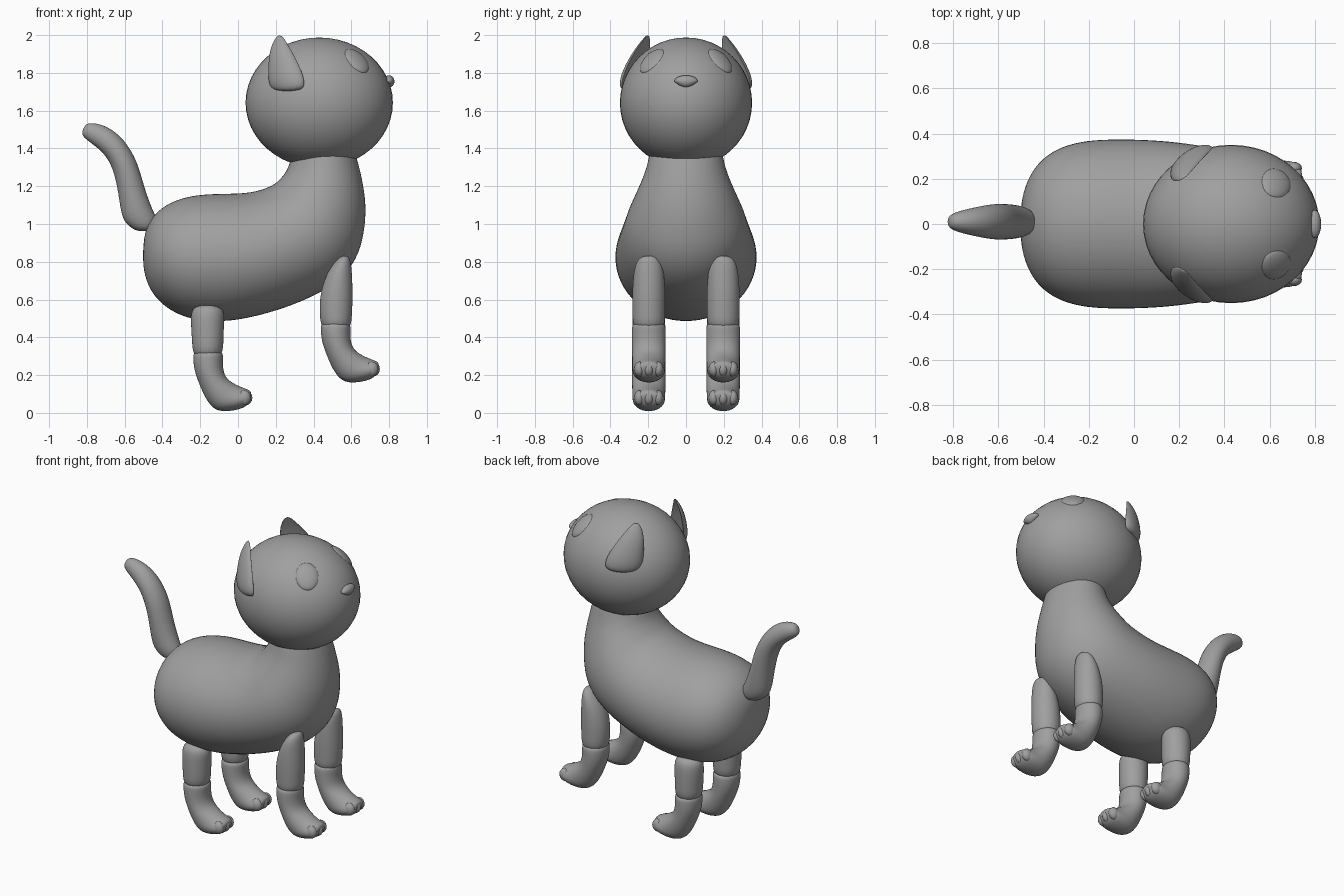
import bpy, bmesh, math
from mathutils import Vector, Matrix

cube = bpy.data.objects.get("Cube")
if cube:
    bpy.data.objects.remove(cube, do_unlink=True)

grey = bpy.data.materials.new("plain grey")
grey.use_nodes = True
COLOUR = (0.35, 0.35, 0.35, 1)
grey.diffuse_color = COLOUR
grey.node_tree.nodes["Principled BSDF"].inputs["Base Color"].default_value = COLOUR


def finish(name, bm, subdiv=0):
    """Turn a bmesh into a smooth, named object."""
    bmesh.ops.recalc_face_normals(bm, faces=bm.faces)
    for f in bm.faces:
        f.smooth = True
    mesh = bpy.data.meshes.new(name)
    bm.to_mesh(mesh)
    bm.free()
    mesh.materials.append(grey)
    ob = bpy.data.objects.new(name, mesh)
    bpy.context.collection.objects.link(ob)
    if subdiv:
        mod = ob.modifiers.new("smooth", 'SUBSURF')
        mod.levels = mod.render_levels = subdiv
    return ob


def skin(name, rings, subdiv=2):
    """Bridge matching rings of points and close both ends."""
    bm = bmesh.new()
    loops = [[bm.verts.new(p) for p in ring] for ring in rings]
    n = len(loops[0])
    for a, b in zip(loops, loops[1:]):
        for i in range(n):
            j = (i + 1) % n
            bm.faces.new((a[i], a[j], b[j], b[i]))
    bm.faces.new(loops[0])
    bm.faces.new(loops[-1])
    return finish(name, bm, subdiv)


def loft(name, sections, y=0.0, dx=0.0, dz=0.0, n=16):
    """Each section: lower/back point, upper/front point in the side plane, half width."""
    rings = []
    for x0, z0, x1, z1, w in sections:
        mid = Vector(((x0 + x1) / 2 + dx, y, (z0 + z1) / 2 + dz))
        half = Vector(((x1 - x0) / 2, 0, (z1 - z0) / 2))
        rings.append([mid + half * math.cos(t) + Vector((0, w * math.sin(t), 0))
                      for t in (2 * math.pi * i / n for i in range(n))])
    return skin(name, rings)


def ball(name, centre, size, rot=None, segs=32):
    bm = bmesh.new()
    bmesh.ops.create_uvsphere(bm, u_segments=segs, v_segments=segs // 2, radius=1)
    m = Matrix.Translation(centre) @ (rot or Matrix()) @ Matrix.Diagonal((*size, 1))
    bmesh.ops.transform(bm, matrix=m, verts=bm.verts)
    return finish(name, bm)


# Body from rump to neck
loft("body", [
    (-.505, .80, -.50, .92, .07),
    (-.49, .70, -.48, 1.00, .17),
    (-.44, .60, -.42, 1.085, .28),
    (-.34, .52, -.32, 1.14, .35),
    (-.22, .48, -.20, 1.165, .38),
    (-.05, .472, -.08, 1.168, .385),
    (.15, .515, .05, 1.17, .38),
    (.34, .58, .13, 1.19, .365),
    (.52, .67, .19, 1.215, .345),
    (.635, .80, .225, 1.25, .32),
    (.675, .95, .245, 1.275, .285),
    (.685, 1.1, .26, 1.30, .25),
    (.66, 1.25, .27, 1.33, .215),
    (.63, 1.36, .29, 1.37, .20),
    (.60, 1.45, .32, 1.45, .17)])

# Head
HEAD = Vector((.43, 0, 1.642))
RADII = Vector((.39, .35, .345))
ball("head", HEAD, RADII, segs=48)

# Nose, narrowing to the bottom
nose = ball("nose", (.80, 0, 1.755), (.028, .062, .032))
for v in nose.data.vertices:
    if v.co.z < 1.755:
        v.co.y *= 1 - (1.755 - v.co.z) * 14

# Tail
loft("tail", [
    (-.53, .955, -.44, .965, .05),
    (-.60, 1.00, -.42, 1.02, .07),
    (-.622, 1.06, -.455, 1.08, .078),
    (-.638, 1.19, -.50, 1.21, .08),
    (-.665, 1.30, -.53, 1.33, .082),
    (-.71, 1.375, -.60, 1.45, .075),
    (-.775, 1.425, -.69, 1.52, .058),
    (-.815, 1.455, -.77, 1.538, .042),
    (-.83, 1.48, -.81, 1.53, .022)], y=.01)

FOOT = [
    (-.235, .33, -.08, .33, .085),
    (-.24, .30, -.077, .30, .092),
    (-.235, .23, -.08, .24, .092),
    (-.21, .16, -.065, .185, .09),
    (-.175, .075, -.02, .155, .09),
    (-.125, .008, .015, .14, .088),
    (-.05, .006, .045, .128, .086),
    (.02, .02, .065, .12, .078),
    (.058, .045, .073, .10, .05)]
HIND = [
    (-.20, .575, -.12, .575, .05),
    (-.25, .55, -.07, .55, .085),
    (-.252, .48, -.072, .48, .09),
    (-.245, .38, -.075, .38, .09),
    (-.24, .28, -.08, .28, .087)]
FRONT = [
    (.54, .83, .58, .835, .035),
    (.50, .79, .598, .81, .07),
    (.455, .71, .605, .74, .085),
    (.43, .61, .61, .62, .09),
    (.43, .52, .605, .52, .088),
    (.44, .43, .60, .43, .086)]

for side, s in (("left", 1), ("right", -1)):
    y = .197 * s
    # Legs, paws and toes; front paws are the hind ones moved forward and up
    loft(side + "_hind_leg", HIND, y)
    loft(side + "_front_leg", FRONT, y)
    for pair, dx, dz in (("hind", 0, 0), ("front", .675, .152)):
        loft(f"{side}_{pair}_paw", FOOT, y, dx, dz)
        for k in (-1, 0, 1):
            ball(f"{side}_{pair}_toe_{k + 2}",
                 (.04 + dx - .008 * abs(k), y + .05 * k, .08 + dz),
                 (.036, .028, .04), segs=16)

    # Eye lying on the head surface
    normal = Vector((1.31, 1.47 * s, 1.89)).normalized()
    turn = normal.to_track_quat('Z', 'Y').to_matrix().to_4x4()
    ball(side + "_eye", (.625, .177 * s, 1.86), (.072, .088, .03), turn)

    # Ear: crescent sections, hollow toward the front and middle
    along = Vector((.83, .56 * s, 0))
    inward = Vector((.56, -.83 * s, 0))
    rings = []
    for x, yy, z, a, b in ((.265, .275, 1.70, .10, .05), (.262, .275, 1.75, .118, .06),
                           (.25, .26, 1.82, .105, .055), (.232, .235, 1.90, .078, .042),
                           (.222, .212, 1.96, .045, .026), (.222, .20, 2.0, .014, .01)):
        ring = []
        for i in range(16):
            t = 2 * math.pi * i / 16
            depth = math.sin(t) * (b if math.sin(t) < 0 else -.25 * b)
            if math.sin(t) < 0:
                depth = -abs(depth)
            ring.append(Vector((x, yy * s, z)) + along * a * math.cos(t) + inward * depth)
        rings.append(ring)
    skin(side + "_ear", rings)
